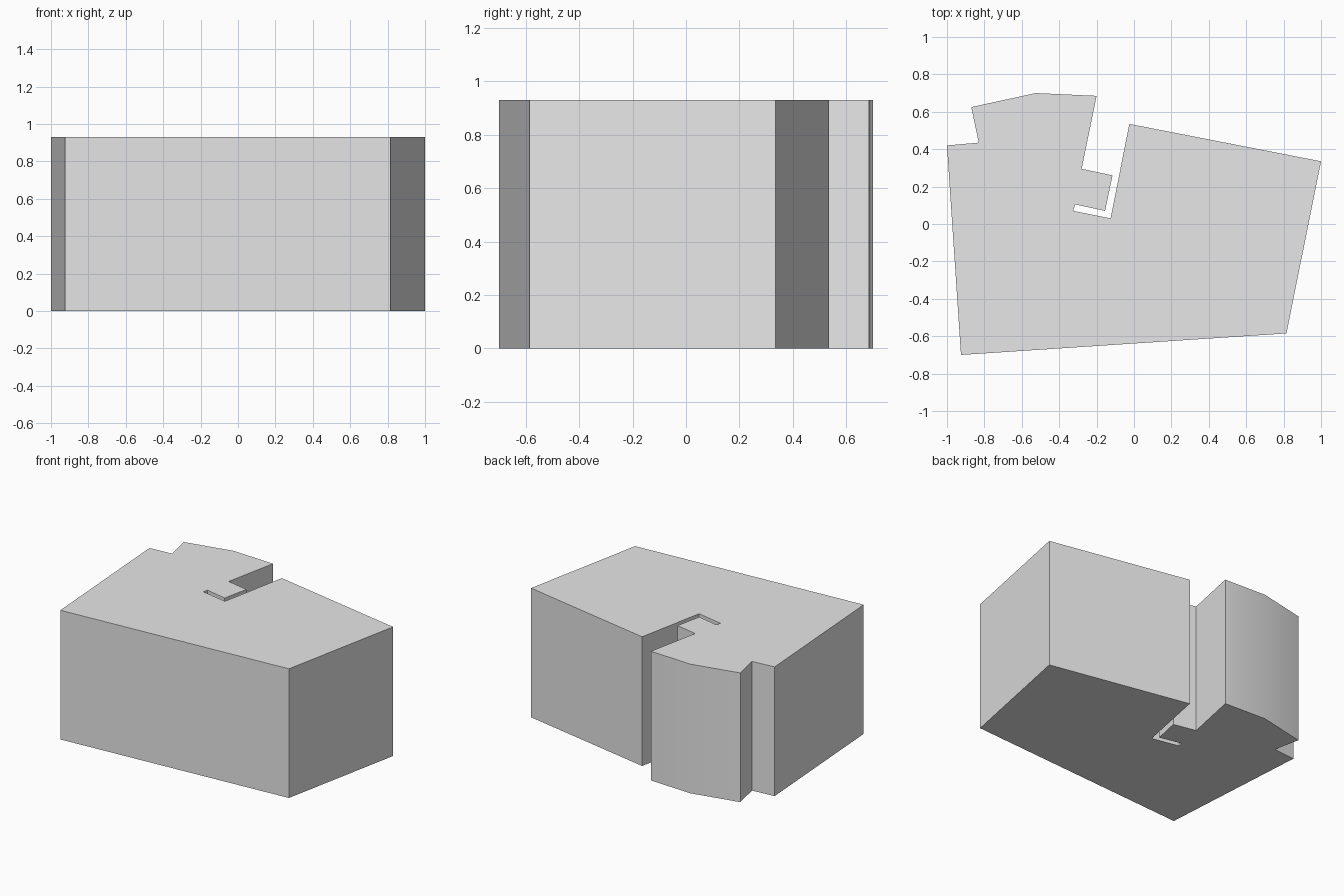
import bpy
import bmesh
from mathutils import Vector

cube = bpy.data.objects.get("Cube")
if cube:
    bpy.data.objects.remove(cube, do_unlink=True)

HEIGHT = 0.93

# Footprint, counter-clockwise from the front right corner
footprint = [
    (-0.925, -0.7), (0.815, -0.585), (1.0, 0.335), (-0.025, 0.535),   # main walls
    (-0.125, 0.03), (-0.325, 0.07), (-0.315, 0.105), (-0.155, 0.07),  # narrow slot
    (-0.115, 0.26), (-0.28, 0.295), (-0.2, 0.685),                    # recess
    (-0.525, 0.7), (-0.87, 0.625), (-0.83, 0.435), (-1.0, 0.42),      # bowed rear bay
]

# Plain grey material
grey = bpy.data.materials.new("light grey")
grey.use_nodes = True
color = (0.8, 0.8, 0.8, 1)
grey.diffuse_color = color
grey.node_tree.nodes["Principled BSDF"].inputs["Base Color"].default_value = color

# Building block: footprint extruded straight up
bm = bmesh.new()
base = bm.faces.new([bm.verts.new((x, y, 0)) for x, y in footprint])
result = bmesh.ops.extrude_face_region(bm, geom=[base], use_keep_orig=True)
top_verts = [g for g in result["geom"] if isinstance(g, bmesh.types.BMVert)]
bmesh.ops.translate(bm, verts=top_verts, vec=Vector((0, 0, HEIGHT)))
bmesh.ops.recalc_face_normals(bm, faces=bm.faces)

mesh = bpy.data.meshes.new("building_block")
bm.to_mesh(mesh)
bm.free()
mesh.materials.append(grey)
block = bpy.data.objects.new("building_block", mesh)
bpy.context.collection.objects.link(block)

# Smooth the bowed rear wall, keep the corners sharp
bpy.ops.object.select_all(action="DESELECT")
block.select_set(True)
bpy.context.view_layer.objects.active = block
bpy.ops.object.shade_smooth_by_angle()
